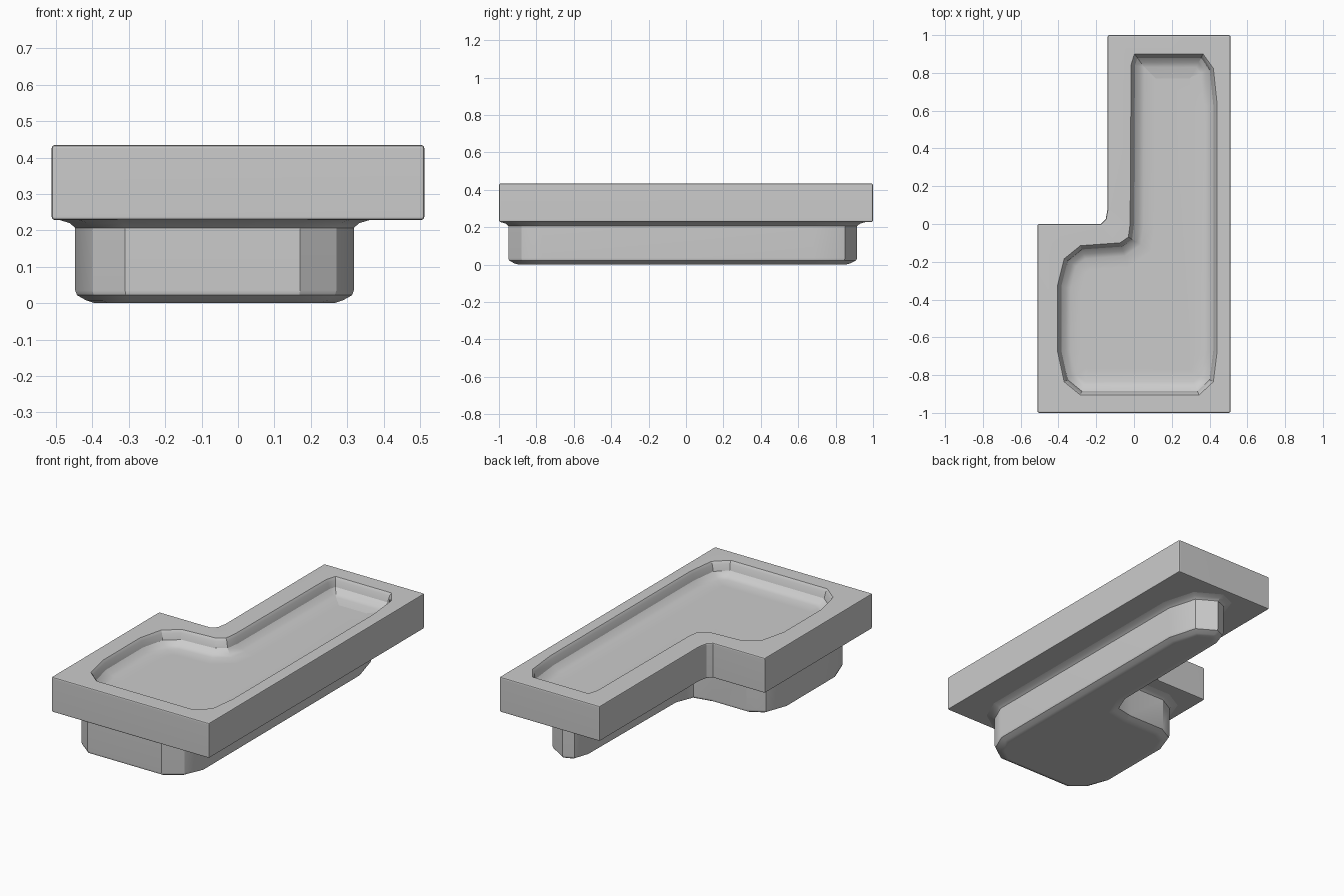
import bpy, bmesh, math
from mathutils import Vector

if "Cube" in bpy.data.objects:
    bpy.data.objects.remove(bpy.data.objects["Cube"])

grey = bpy.data.materials.new("light_grey")
grey.diffuse_color = (0.6, 0.6, 0.6, 1)
grey.use_nodes = True
grey.node_tree.nodes["Principled BSDF"].inputs["Base Color"].default_value = grey.diffuse_color


def inset(pts, d):
    """Move a counter-clockwise outline inwards by d, with mitred corners."""
    out = []
    for i, p in enumerate(pts):
        a, b, c = Vector(pts[i - 1]), Vector(p), Vector(pts[(i + 1) % len(pts)])
        e, f = (b - a).normalized(), (c - b).normalized()
        n, m = Vector((-e.y, e.x)), Vector((-f.y, f.x))
        out.append(b + (n + m) * d / (1 + n.dot(m)))
    return out


def stack(name, pts, levels, bevel=0):
    """Loft an outline through (height, inset) levels and cap both ends."""
    bm = bmesh.new()
    rings = [[bm.verts.new((p.x, p.y, z)) for p in inset(pts, d)] for z, d in levels]
    n = len(pts)
    for lo, hi in zip(rings, rings[1:]):
        for i in range(n):
            j = (i + 1) % n
            bm.faces.new((lo[i], lo[j], hi[j], hi[i]))
    bm.faces.new(rings[0][::-1])
    bm.faces.new(rings[-1])
    bmesh.ops.recalc_face_normals(bm, faces=bm.faces)
    if bevel:
        sharp = [e for e in bm.edges if e.calc_face_angle(0) > math.radians(60)]
        bmesh.ops.bevel(bm, geom=sharp, offset=bevel, segments=2, profile=0.5,
                        affect='EDGES', clamp_overlap=True)
    me = bpy.data.meshes.new(name)
    bm.to_mesh(me)
    bm.free()
    me.materials.append(grey)
    ob = bpy.data.objects.new(name, me)
    bpy.context.collection.objects.link(ob)
    return ob


def smooth(ob, angle):
    """Smooth shading that keeps the large faces flat."""
    bpy.ops.object.select_all(action='DESELECT')
    ob.select_set(True)
    bpy.context.view_layer.objects.active = ob
    bpy.ops.object.shade_smooth_by_angle(angle=math.radians(angle))
    wn = ob.modifiers.new("flat_faces", 'WEIGHTED_NORMAL')
    wn.keep_sharp = True


# L-shaped rim block with a softened inner corner
rim = stack("rim", [(-.512, -1), (.512, -1), (.512, 1), (-.14, 1), (-.14, .08),
                    (-.15, .025), (-.175, 0), (-.512, 0)],
            [(.228, 0), (.435, 0)], bevel=.01)

# Shallow basin cut into the rim, nearly flat floor
basin = [(.34, -.895), (.41, -.83), (.43, -.67), (.43, .63), (.41, .82), (.36, .89),
         (.01, .89), (-.005, .84), (-.01, 0), (-.02, -.075), (-.07, -.11), (-.28, -.125),
         (-.36, -.19), (-.395, -.33), (-.395, -.67), (-.36, -.83), (-.28, -.895)]
cutter = stack("basin_cutter", basin,
               [(.346, .12), (.354, .06), (.362, .035), (.385, .01), (.42, 0),
                (.437, -.012), (.46, -.012)])
cutter.hide_render = True
cut = rim.modifiers.new("basin", 'BOOLEAN')
cut.operation = 'DIFFERENCE'
cut.solver = 'EXACT'
cut.object = cutter
bpy.context.view_layer.objects.active = rim
bpy.ops.object.modifier_apply(modifier=cut.name)
bpy.data.objects.remove(cutter)
smooth(rim, 28)

# Narrower faceted lower body, with a thin flare where it meets the rim
body = stack("lower_body",
             [(.17, -.95), (.27, -.88), (.318, -.77), (.318, .68), (.27, .85), (.16, .915),
              (.10, .89), (.07, .8), (.06, 0), (.02, -.1), (-.08, -.12), (-.31, -.12),
              (-.40, -.17), (-.447, -.3), (-.447, -.75), (-.40, -.88), (-.31, -.95)],
             [(0, .055), (.008, .03), (.022, .005), (.035, 0), (.207, 0),
              (.22, -.015), (.229, -.045)])
smooth(body, 28)
